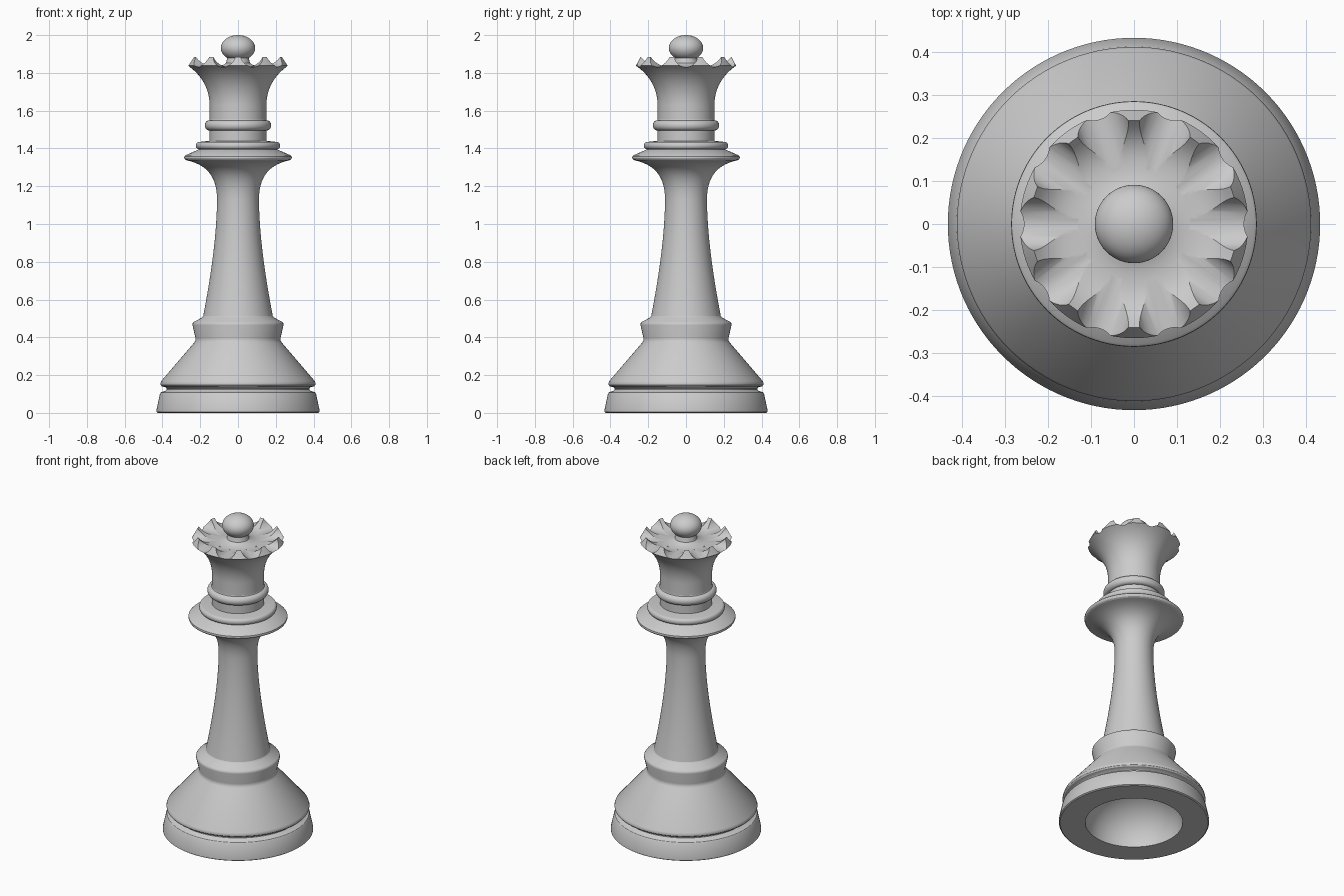
import bpy, bmesh, math
from mathutils import Vector, Matrix
from mathutils.geometry import interpolate_bezier

if "Cube" in bpy.data.objects:
    bpy.data.objects.remove(bpy.data.objects["Cube"])

SEG = 120


def curve(a, b, c, d, n=14):
    """Points of a bezier in (radius, height)."""
    return [(p.x, p.y) for p in interpolate_bezier(*[Vector((*q, 0)) for q in (a, b, c, d)], n)]


def bead(r, z, w, h, n=12):
    """Half-round ring bulging outward from radius r, centred at height z."""
    return [(r + w * math.cos(t), z + h * math.sin(t))
            for t in [-math.pi / 2 + math.pi * i / n for i in range(n + 1)]]


def finish(obj, angle=32):
    bpy.ops.object.select_all(action='DESELECT')
    obj.select_set(True)
    bpy.context.view_layer.objects.active = obj
    bpy.ops.object.shade_smooth_by_angle(angle=math.radians(angle))


def to_object(bm, name):
    mesh = bpy.data.meshes.new(name)
    bm.to_mesh(mesh)
    bm.free()
    obj = bpy.data.objects.new(name, mesh)
    bpy.context.collection.objects.link(obj)
    return obj


def lathe(name, profile):
    bm = bmesh.new()
    rings = [[bm.verts.new((r * math.cos(2 * math.pi * j / SEG), r * math.sin(2 * math.pi * j / SEG), z))
              for j in range(SEG)] for r, z in profile]
    for lo, hi in zip(rings, rings[1:]):
        for j in range(SEG):
            k = (j + 1) % SEG
            bm.faces.new((lo[j], lo[k], hi[k], hi[j]))
    bmesh.ops.remove_doubles(bm, verts=bm.verts, dist=1e-5)
    return to_object(bm, name)


# Base: hollow underside, foot, groove, sloped shoulder and upper ring
bowl = [(0.28 * math.sin(t), 0.25 * math.cos(t)) for t in [math.pi / 2 * i / 16 for i in range(17)]]
base = lathe("base", bowl + [
    (0.425, 0.0), (0.432, 0.005), (0.432, 0.014), (0.413, 0.102), (0.408, 0.109),
    (0.385, 0.117), (0.378, 0.123), (0.378, 0.130), (0.385, 0.136),
    (0.404, 0.141), (0.410, 0.148), (0.411, 0.156), (0.407, 0.168),
    (0.232, 0.372), (0.226, 0.382), (0.225, 0.395),
    (0.241, 0.465), (0.240, 0.474), (0.234, 0.482), (0.190, 0.505), (0.184, 0.514)])

# Column: slender stem flaring into the collar
column = lathe("column",
               curve((0.184, 0.514), (0.152, 0.68), (0.112, 0.92), (0.111, 1.13)) +
               curve((0.111, 1.13), (0.111, 1.25), (0.165, 1.315), (0.272, 1.337))[1:])

# Collar: wide flange, small disc, neck and bead
collar = lathe("collar", [(0.272, 1.337), (0.281, 1.342), (0.285, 1.350), (0.284, 1.358), (0.278, 1.364),
                          (0.225, 1.387), (0.208, 1.395)] +
               bead(0.208, 1.415, 0.015, 0.019) +
               [(0.172, 1.438), (0.150, 1.440), (0.150, 1.497)] +
               bead(0.152, 1.522, 0.024, 0.027) + [(0.150, 1.553)])

# Crown: flared head with a dished top rising to a short neck
crown = lathe("crown", [(0, 1.553)] +
              [(0.150, 1.553)] + curve((0.150, 1.63), (0.152, 1.72), (0.195, 1.79), (0.265, 1.838), 18) +
              [(0.240, 1.885)] +
              curve((0.240, 1.885), (0.20, 1.835), (0.16, 1.828), (0.11, 1.834), 10)[1:] +
              [(0.078, 1.842), (0.064, 1.852), (0.060, 1.866), (0.056, 1.884), (0, 1.884)])

# Ten round notches cut around the crown rim
for i in range(10):
    bm = bmesh.new()
    bmesh.ops.create_cone(bm, cap_ends=True, segments=40, radius1=0.062, radius2=0.062, depth=0.22,
                          matrix=Matrix.Rotation(2 * math.pi * i / 10, 4, 'Z')
                          @ Matrix.Translation((0.24, 0, 1.893)) @ Matrix.Rotation(math.pi / 2, 4, 'Y'))
    cutter = to_object(bm, "notch_cutter")
    cutter.hide_render = True
    mod = crown.modifiers.new("notch", 'BOOLEAN')
    mod.operation, mod.solver, mod.object = 'DIFFERENCE', 'EXACT', cutter
    bpy.context.view_layer.objects.active = crown
    bpy.ops.object.modifier_apply(modifier=mod.name)
    bpy.data.objects.remove(cutter)

# Finial: slightly flattened ball on top
bm = bmesh.new()
bmesh.ops.create_uvsphere(bm, u_segments=48, v_segments=28, radius=1,
                          matrix=Matrix.Translation((0, 0, 1.932)) @ Matrix.Diagonal((0.091, 0.091, 0.068, 1)))
finial = to_object(bm, "finial_ball")

for part in (base, column, collar, crown, finial):
    finish(part)
